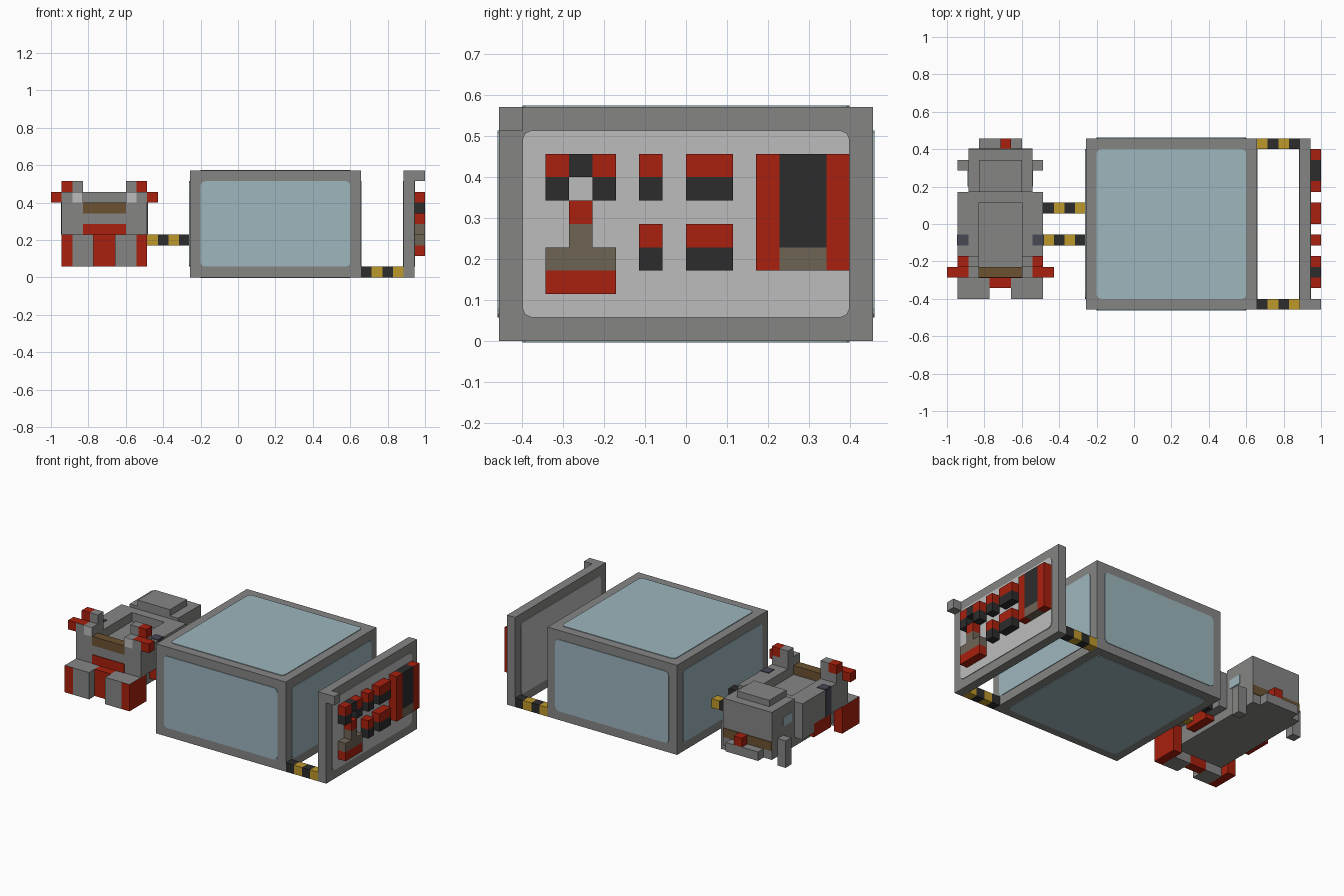
import bpy, bmesh
from mathutils import Vector

if "Cube" in bpy.data.objects:
    bpy.data.objects.remove(bpy.data.objects["Cube"])

U = 2 / 35                       # one block
ORIGIN = Vector((-1, -8 * U, 0))
THIN = 0.07                      # plate thickness in blocks


def material(name, rgb):
    lin = [(c / 255 / 12.92 if c < 11 else ((c / 255 + 0.055) / 1.055) ** 2.4) for c in rgb]
    m = bpy.data.materials.new(name)
    m.use_nodes = True
    m.diffuse_color = (*lin, 1)
    m.node_tree.nodes["Principled BSDF"].inputs["Base Color"].default_value = (*lin, 1)
    return m


GREY = material("grey metal", (133, 134, 132))
LIGHT = material("light grey", (187, 188, 187))
GLASS = material("pale blue glass", (157, 182, 190))
RED = material("red", (168, 32, 14))
BLACK = material("black", (44, 44, 44))
YELLOW = material("yellow", (190, 152, 42))
TAUPE = material("taupe", (110, 100, 85))
BROWN = material("brown", (108, 82, 50))
PURPLE = material("dark violet", (72, 72, 86))


def box(name, x, y, z, mat, top=None, round_axis=None):
    """Block spanning (low, high) on each axis, in block units."""
    lo, hi = Vector((x[0], y[0], z[0])), Vector((x[1], y[1], z[1]))
    bm = bmesh.new()
    bmesh.ops.create_cube(bm, size=1)
    for v in bm.verts:
        v.co = ORIGIN + U * Vector([lo[i] + (v.co[i] + 0.5) * (hi[i] - lo[i]) for i in range(3)])
    if round_axis is not None:
        edges = [e for e in bm.edges
                 if abs((e.verts[0].co - e.verts[1].co).normalized()[round_axis]) > 0.9]
        bmesh.ops.bevel(bm, geom=edges, offset=0.4 * U, segments=2, profile=0.5, affect='EDGES')
    if top:
        bm.normal_update()
        for f in bm.faces:
            f.material_index = int(f.normal.z > 0.5)
    me = bpy.data.meshes.new(name)
    bm.to_mesh(me)
    bm.free()
    me.materials.append(mat)
    if top:
        me.materials.append(top)
    ob = bpy.data.objects.new(name, me)
    bpy.context.collection.objects.link(ob)
    return ob


def pair(name, x, y, z, mat, top=None):
    """Block and its mirror on the vehicle, whose centre is at block 5."""
    box("right_" + name, x, y, z, mat, top)
    box("left_" + name, (10 - x[1], 10 - x[0]), y, z, mat, top)


def windows(name, spans, axes, mat):
    """Rounded plates on both sides of a body, inset by one block."""
    for a in axes:
        for side in (0, 1):
            r = [(s[0] + 1, s[1] - 1) for s in spans]
            at = spans[a][side]
            r[a] = (at, at + THIN) if side else (at - THIN, at)
            box(f"{name}_{'xyz'[a]}{side}", *r, mat, round_axis=a)


def striped_bar(name, x0, y, z, first, second):
    for i in range(4):
        box(f"{name}_{i + 1}", (x0 + i, x0 + i + 1), (y, y + 1), (z, z + 1),
            second if i % 2 else first)


# Glazed container
tank = ((13, 29), (0, 16), (0, 10))
box("container_frame", *tank, GREY)
windows("container_window", tank, (0, 1, 2), GLASS)

# Tool wall
wall = ((33, 34), (0, 16), (0, 10))
box("tool_wall", *wall, GREY)
windows("tool_wall_panel", wall, (0,), LIGHT)
box("wall_corner_block", (34, 35), (0, 1), (9, 10), GREY)

# Hazard striped connectors
striped_bar("front_wall_bar", 29, 0, 0, BLACK, YELLOW)
striped_bar("back_wall_bar", 29, 15, 0, YELLOW, BLACK)
striped_bar("front_vehicle_bar", 9, 6, 3, YELLOW, BLACK)
striped_bar("back_vehicle_bar", 9, 9, 3, BLACK, YELLOW)


# Tools hanging on the wall
def tool(name, y, z, mat):
    box(name, (34, 35), y, z, mat)


for y in (2, 4):
    tool("claw_tip", (y, y + 1), (7, 8), RED)
    tool("claw_finger", (y, y + 1), (6, 7), BLACK)
tool("claw_bridge", (3, 4), (7, 8), BLACK)
tool("claw_neck", (3, 4), (5, 6), RED)
tool("claw_stem", (3, 4), (4, 5), TAUPE)
tool("claw_base", (2, 5), (3, 4), TAUPE)
tool("claw_foot", (2, 5), (2, 3), RED)
for name, y in (("small_canister", (6, 7)), ("large_canister", (8, 10))):
    for z in (3, 6):
        tool(name + "_body", y, (z, z + 1), BLACK)
        tool(name + "_cap", y, (z + 1, z + 2), RED)
for y in (11, 14):
    tool("locker_side", (y, y + 1), (3, 8), RED)
tool("locker_door", (12, 14), (4, 8), BLACK)
tool("locker_base", (12, 14), (3, 4), TAUPE)

# Vehicle hull, open cockpit and rear cabin
box("hull_bottom", (2, 8), (3, 15), (2, 4), GREY)
box("hull_deck", (1, 9), (3, 11), (4, 6), GREY)
pair("cockpit_rim", (1, 3), (3, 11), (6, 7), GREY)
box("cockpit_back", (3, 7), (10, 11), (6, 7), GREY)
box("dashboard", (3, 7), (3, 4), (6, 7), BROWN)
box("rear_cabin", (2, 8), (11, 15), (4, 7.3), GREY)
box("cabin_roof", (3, 7), (11, 14), (7, 8), GREY)
pair("shoulder", (1, 2), (9, 11), (3, 4), GREY)
pair("cabin_window", (2 - THIN, 2), (11.5, 13), (5, 6), GLASS)
pair("side_band", (1 - THIN, 1), (6, 7), (4, 7), PURPLE)
pair("top_band", (1, 2), (6, 7), (7, 7 + THIN), PURPLE)
pair("side_skirt", (1, 2), (6, 9), (2.5, 4), RED)
box("front_stripe", (3, 7), (3 - THIN, 3), (4, 5), RED)
box("front_bumper", (4, 6), (2, 3), (1, 4), RED)
box("rear_stripe", (2, 8), (15, 15 + THIN), (3, 4), BROWN)
box("rear_bumper", (3, 7), (15, 16), (2, 3), GREY)
box("tail_light", (5, 6), (15, 16), (3, 4), RED)

# Legs
pair("front_leg_outer", (1, 2), (1, 4), (1, 4), RED, GREY)
pair("front_leg_inner", (2, 3), (1, 3), (1, 4), GREY)
pair("front_foot", (3, 4), (1, 3), (1, 4), GREY)
pair("rear_leg", (1, 2), (13, 14), (1, 4), GREY)

# Arms with lamps and grabbers
pair("arm_post", (2, 3), (3, 4), (7, 8), GREY)
pair("arm_lamp", (2, 3), (3 - THIN, 3), (7, 8), LIGHT)
pair("arm_joint", (1, 2), (3, 4), (7, 8), GREY, RED)
pair("arm_side_tip", (0, 1), (3, 4), (7, 8), RED)
pair("arm_upper_tip", (1, 2), (4, 5), (8, 9), RED)
pair("arm_upper_link", (2, 3), (4, 5), (8, 9), GREY)
pair("arm_back", (1, 3), (4, 5), (7, 8), GREY)
